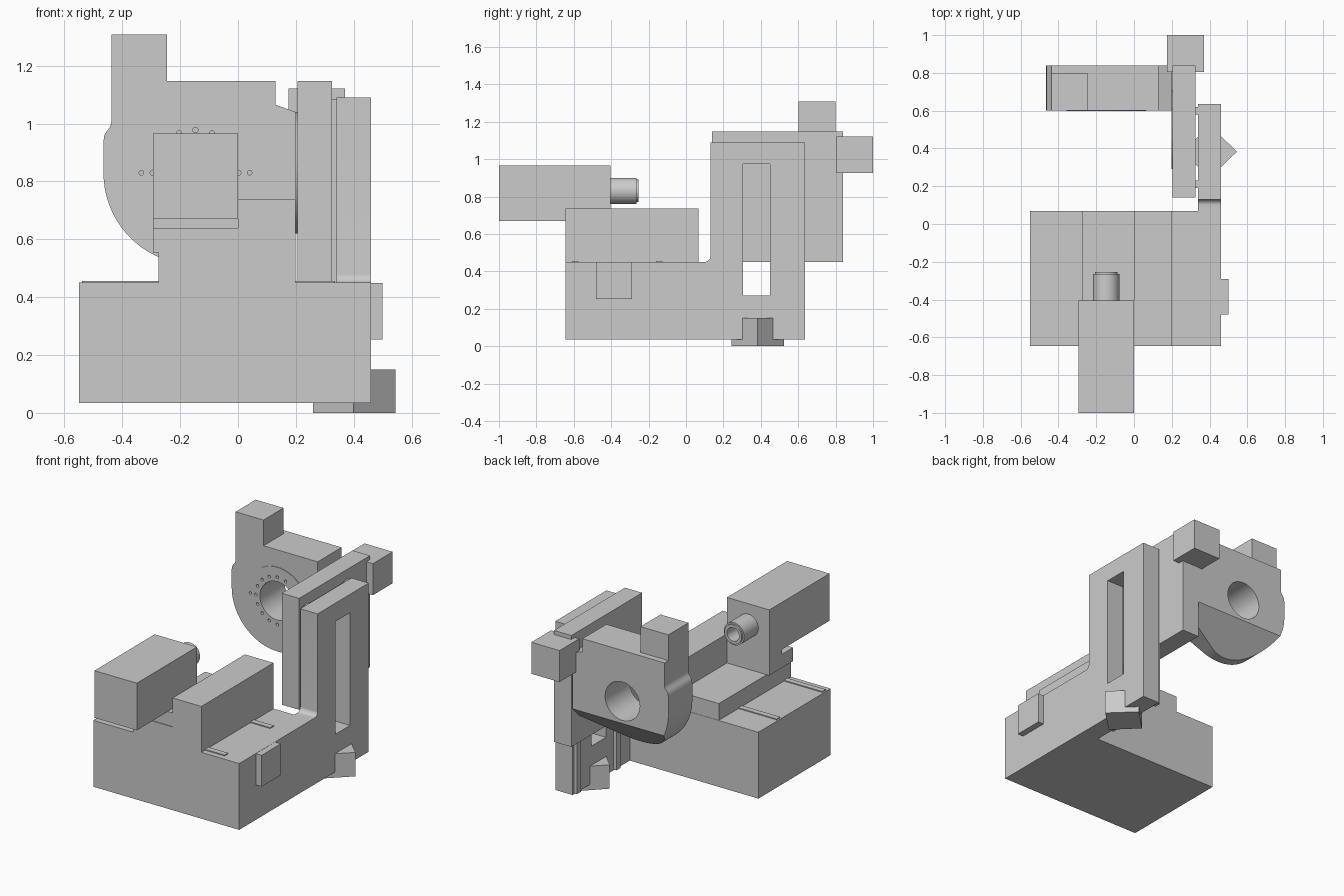
import bpy, bmesh
from math import cos, sin, pi, radians
from mathutils import Vector

if "Cube" in bpy.data.objects:
    bpy.data.objects.remove(bpy.data.objects["Cube"])

CX, CZ = -0.147, 0.83          # rotary / spindle axis position


def place(axis, u, v, t):
    return {'X': (t, u, v), 'Y': (u, t, v), 'Z': (u, v, t)}[axis]


def add_prism(bm, pts, axis, a, b):
    lo = [bm.verts.new(place(axis, u, v, a)) for u, v in pts]
    hi = [bm.verts.new(place(axis, u, v, b)) for u, v in pts]
    bm.faces.new(lo)
    bm.faces.new(hi[::-1])
    n = len(pts)
    for i in range(n):
        j = (i + 1) % n
        bm.faces.new((lo[j], lo[i], hi[i], hi[j]))


def arc(cu, cv, r, a0, a1, n):
    return [(cu + r * cos(radians(a0 + (a1 - a0) * i / n)),
             cv + r * sin(radians(a0 + (a1 - a0) * i / n))) for i in range(n + 1)]


def circle(cu, cv, r, n=64):
    return arc(cu, cv, r, 0, 360, n)[:-1]


def finish(name, bm):
    bmesh.ops.recalc_face_normals(bm, faces=bm.faces)
    me = bpy.data.meshes.new(name)
    bm.to_mesh(me)
    bm.free()
    ob = bpy.data.objects.new(name, me)
    bpy.context.collection.objects.link(ob)
    return ob


def prism(name, pts, axis, a, b):
    bm = bmesh.new()
    add_prism(bm, pts, axis, a, b)
    return finish(name, bm)


def box(name, x0, x1, y0, y1, z0, z1):
    return prism(name, [(x0, y0), (x1, y0), (x1, y1), (x0, y1)], 'Z', z0, z1)


def activate(ob):
    bpy.ops.object.select_all(action='DESELECT')
    ob.select_set(True)
    bpy.context.view_layer.objects.active = ob


def cut(ob, cutter):
    mod = ob.modifiers.new("cut", 'BOOLEAN')
    mod.operation, mod.solver, mod.object = 'DIFFERENCE', 'EXACT', cutter
    activate(ob)
    bpy.ops.object.modifier_apply(modifier=mod.name)


def smooth(ob):
    activate(ob)
    bpy.ops.object.shade_smooth_by_angle(angle=radians(30))


# Base bed, cross rails and side motor
box("base_bed", -0.55, 0.46, -0.645, 0.07, 0.035, 0.45)
for i, y in enumerate((-0.61, -0.16)):
    box(f"bed_rail_{i + 1}", -0.54, 0.335, y, y + 0.035, 0.44, 0.456)
box("side_motor", 0.45, 0.5, -0.48, -0.29, 0.253, 0.449)

# Slotted column with a fillet at its foot
column = prism("column", [(0.07, 0.035), (0.635, 0.035), (0.635, 1.09), (0.13, 1.09)]
               + arc(0.1, 0.48, 0.03, 0, -90, 8) + [(0.07, 0.45)], 'X', 0.34, 0.46)
slot = box("slot_cutter", 0.3, 0.5, 0.305, 0.45, 0.27, 0.975)
cut(column, slot)
bpy.data.objects.remove(slot)
smooth(column)
for i, y in enumerate((0.19, 0.58)):
    box(f"column_rail_{i + 1}", 0.32, 0.345, y, y + 0.04, 0.04, 1.085)

# Foot block turned 45 degrees
prism("foot_block", [(0.26, 0.383), (0.4, 0.243), (0.545, 0.383), (0.4, 0.523)], 'Z', 0, 0.15)

# Stepped saddle
box("saddle_low", -0.275, 0.0, -0.645, 0.068, 0.45, 0.555)
box("saddle_high", 0.0, 0.198, -0.645, 0.068, 0.45, 0.737)

# Spindle housing on its stepped foot
prism("spindle_housing", [(-1, 0.67), (-0.53, 0.67), (-0.53, 0.64), (-0.64, 0.64), (-0.64, 0.555),
                          (-0.405, 0.555), (-0.405, 0.965), (-1, 0.965)], 'X', -0.293, 0.0)
nose = prism("spindle_nose", circle(CX, CZ, 0.07, 48), 'Y', -0.41, -0.265)
tip = prism("spindle_tip", circle(CX, CZ, 0.06, 48), 'Y', -0.27, -0.255)
bore = prism("nose_cutter", circle(CX, CZ, 0.042, 48), 'Y', -0.36, -0.2)
for ob in (nose, tip):
    cut(ob, bore)
    smooth(ob)
bpy.data.objects.remove(bore)

# Vertical slide, its motor and pivot disc
box("vertical_slide", 0.205, 0.325, 0.14, 0.84, 0.45, 1.147)
box("slide_motor", 0.175, 0.37, 0.805, 1.0, 0.925, 1.122)
smooth(prism("pivot_disc", circle(0.5, CZ, 0.21), 'X', 0.198, 0.21))

# Rotary head: round profile with the lower back edge sloped off
profile = ([(-0.245, 1.147), (0.13, 1.147), (0.13, 1.065), (0.2, 1.04), (0.2, 0.62)]
           + arc(CX, CZ, 0.318, -69.6, -180, 40)
           + [(-0.465, 0.94), (-0.462, 0.96), (-0.453, 0.975), (-0.442, 0.988),
              (-0.438, 1.005), (-0.438, 1.147)])
bm = bmesh.new()
add_prism(bm, profile, 'Y', 0.602, 0.838)
cutres = bmesh.ops.bisect_plane(bm, geom=bm.verts[:] + bm.edges[:] + bm.faces[:],
                                plane_co=Vector((0, 0.838, 0.69)),
                                plane_no=Vector((0, 1, -1)), clear_outer=True)
bmesh.ops.holes_fill(bm, edges=[e for e in bm.edges if e.is_boundary], sides=0)
head = finish("rotary_head", bm)
plate = prism("face_plate", circle(CX, CZ, 0.21), 'Y', 0.598, 0.604)

# Through bore and bolt holes cut in the head and its face plate
bm = bmesh.new()
add_prism(bm, circle(CX, CZ, 0.12), 'Y', 0.5, 0.95)
for k in range(16):
    a = k * pi / 8
    add_prism(bm, circle(CX + 0.148 * cos(a), CZ + 0.148 * sin(a), 0.009, 16), 'Y', 0.55, 0.64)
for s in (-1, 1):
    add_prism(bm, circle(CX + s * 0.187, CZ, 0.008, 16), 'Y', 0.55, 0.64)
holes = finish("hole_cutter", bm)
for ob in (head, plate):
    cut(ob, holes)
    smooth(ob)
bpy.data.objects.remove(holes)

# Head motor
box("head_motor", -0.438, -0.245, 0.602, 0.8, 1.14, 1.308)
